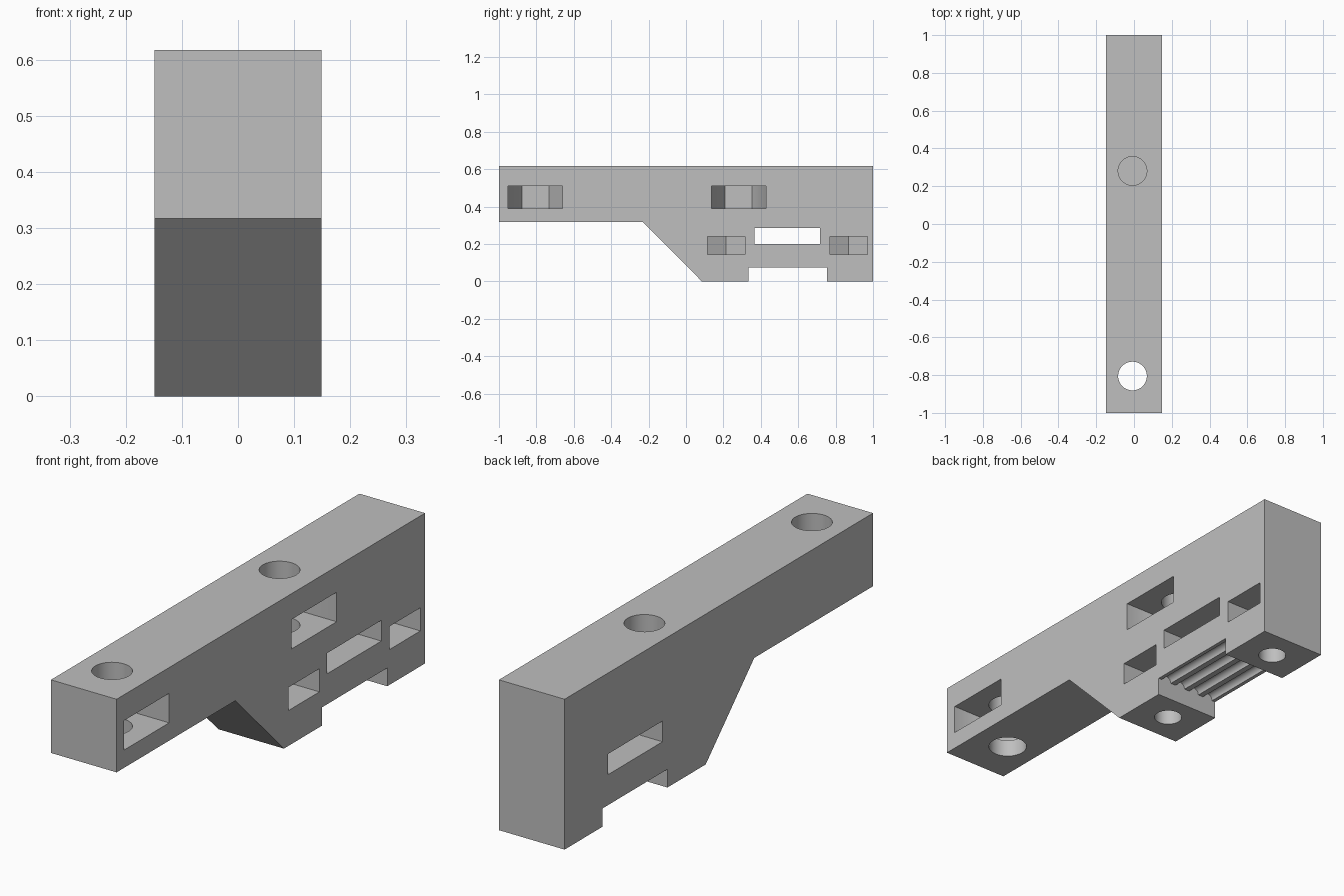
import bpy, bmesh, math
from mathutils import Vector

cube = bpy.data.objects.get("Cube")
if cube:
    bpy.data.objects.remove(cube, do_unlink=True)

HALF = 0.149   # half of the body thickness
TOP = 0.617
ARM = 0.317    # underside of the arm

grey = bpy.data.materials.new("plain grey")
grey.use_nodes = True
grey.diffuse_color = (0.52, 0.52, 0.52, 1)
grey.node_tree.nodes["Principled BSDF"].inputs["Base Color"].default_value = (0.52, 0.52, 0.52, 1)


def prism(name, points, offset):
    """Extrude a closed outline of 3D points along an offset vector."""
    bm = bmesh.new()
    face = bm.faces.new([bm.verts.new(p) for p in points])
    grown = bmesh.ops.extrude_face_region(bm, geom=[face])
    verts = [g for g in grown["geom"] if isinstance(g, bmesh.types.BMVert)]
    bmesh.ops.translate(bm, verts=verts, vec=Vector(offset))
    bmesh.ops.recalc_face_normals(bm, faces=bm.faces)
    mesh = bpy.data.meshes.new(name)
    bm.to_mesh(mesh)
    bm.free()
    obj = bpy.data.objects.new(name, mesh)
    bpy.context.collection.objects.link(obj)
    mesh.materials.append(grey)
    return obj


def side_prism(name, outline, half):
    return prism(name, [(-half, y, z) for y, z in outline], (2 * half, 0, 0))


def flat_prism(name, outline, low, high):
    return prism(name, [(x, y, low) for x, y in outline], (0, 0, high - low))


def circle(cx, cy, radius, count=48):
    steps = [2 * math.pi * i / count for i in range(count)]
    return [(cx + radius * math.cos(a), cy + radius * math.sin(a)) for a in steps]


# Body outline with sloped underside and the belt recess
body = side_prism("mount_body", [
    (-1, TOP), (-1, ARM), (-0.23, ARM), (0.085, 0), (0.333, 0), (0.333, 0.075),
    (0.755, 0.075), (0.755, 0), (1, 0), (1, TOP)], HALF)

# Belt slot straight through the body
cutters = [side_prism("belt_slot", [(0.365, 0.2), (0.717, 0.2), (0.717, 0.285), (0.365, 0.285)], 0.3)]

# Large bolt holes from the top, with side pockets for hex nuts
for y, bottom in ((-0.805, 0.2), (0.281, 0.315)):
    cx, r = -0.008, 0.146
    cutters.append(flat_prism("bolt_hole", circle(cx, y, 0.076), bottom, 0.7))
    back = cx - r * math.sqrt(0.75)
    cutters.append(flat_prism("nut_pocket", [
        (back, y - r / 2), (cx, y - r), (0.2, y - r),
        (0.2, y + r), (cx, y + r), (back, y + r / 2)], 0.39, 0.511))

# Small screw holes from below, with pointed hex nut pockets
for y in (0.215, 0.87):
    r = 0.1155
    flat = r * math.sqrt(0.75)
    cutters.append(flat_prism("screw_hole", circle(0, y, 0.055), -0.1, 0.23))
    cutters.append(flat_prism("small_nut_pocket", [
        (-r, y), (-r / 2, y - flat), (0.2, y - flat),
        (0.2, y + flat), (-r / 2, y + flat)], 0.145, 0.24))

# Rounded belt tooth grooves in the recess ceiling
for i in range(4):
    cx = (i - 1.5) * 0.0727
    outline = [(x, 0.333, z) for x, z in circle(cx, 0.075, 0.024, 24)]
    cutters.append(prism("tooth_groove", outline, (0, 0.422, 0)))

# Carve everything out and remove the cutters
for cutter in cutters:
    cutter.hide_render = True
    mod = body.modifiers.new(cutter.name, "BOOLEAN")
    mod.operation = "DIFFERENCE"
    mod.solver = "EXACT"
    mod.object = cutter
graph = bpy.context.evaluated_depsgraph_get()
carved = bpy.data.meshes.new_from_object(body.evaluated_get(graph))
body.modifiers.clear()
body.data = carved
carved.name = "mount_body"
for cutter in cutters:
    bpy.data.objects.remove(cutter, do_unlink=True)

bpy.ops.object.select_all(action="DESELECT")
body.select_set(True)
bpy.context.view_layer.objects.active = body
bpy.ops.object.shade_smooth_by_angle(angle=math.radians(30))
